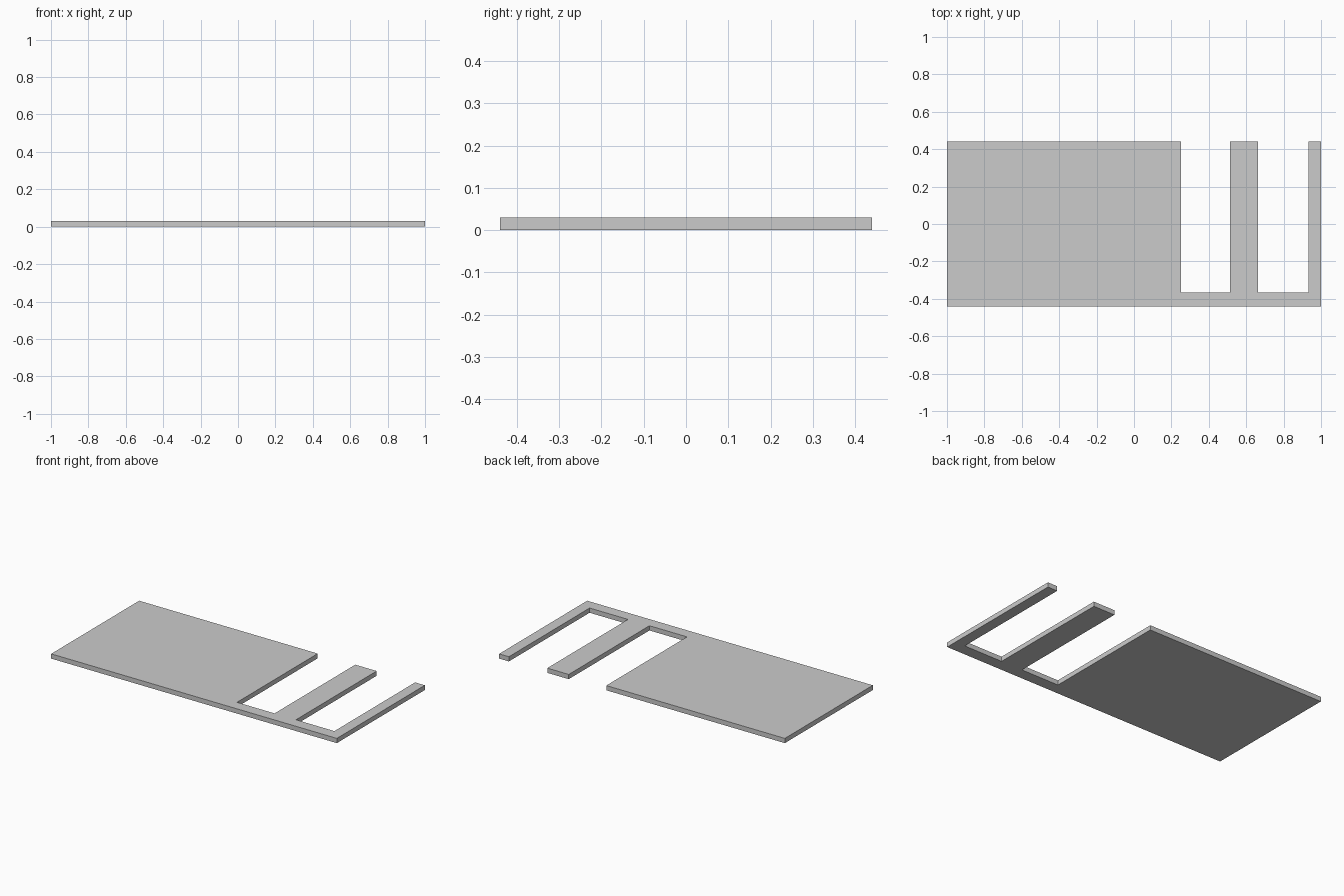
import bpy, bmesh

if "Cube" in bpy.data.objects:
    bpy.data.objects.remove(bpy.data.objects["Cube"])

H = 0.03                 # slab thickness
Y0, Y1 = -0.44, 0.44     # front and back edges
NOTCH = -0.367           # inner end of the slots
SLOTS = [(0.25, 0.513), (0.663, 0.932)]

# Outline of the slab, counter-clockwise, with slots open to the back
outline = [(-1, Y1), (-1, Y0), (1, Y0), (1, Y1)]
for left, right in reversed(SLOTS):
    outline += [(right, Y1), (right, NOTCH), (left, NOTCH), (left, Y1)]

# Extrude the outline into a solid plate
bm = bmesh.new()
base = bm.faces.new([bm.verts.new((x, y, 0)) for x, y in outline])
ext = bmesh.ops.extrude_face_region(bm, geom=[base], use_keep_orig=True)
top = [v for v in ext["geom"] if isinstance(v, bmesh.types.BMVert)]
bmesh.ops.translate(bm, verts=top, vec=(0, 0, H))
bmesh.ops.recalc_face_normals(bm, faces=bm.faces)

mesh = bpy.data.meshes.new("slotted_floor_slab")
bm.to_mesh(mesh)
bm.free()
slab = bpy.data.objects.new("slotted_floor_slab", mesh)
bpy.context.collection.objects.link(slab)
